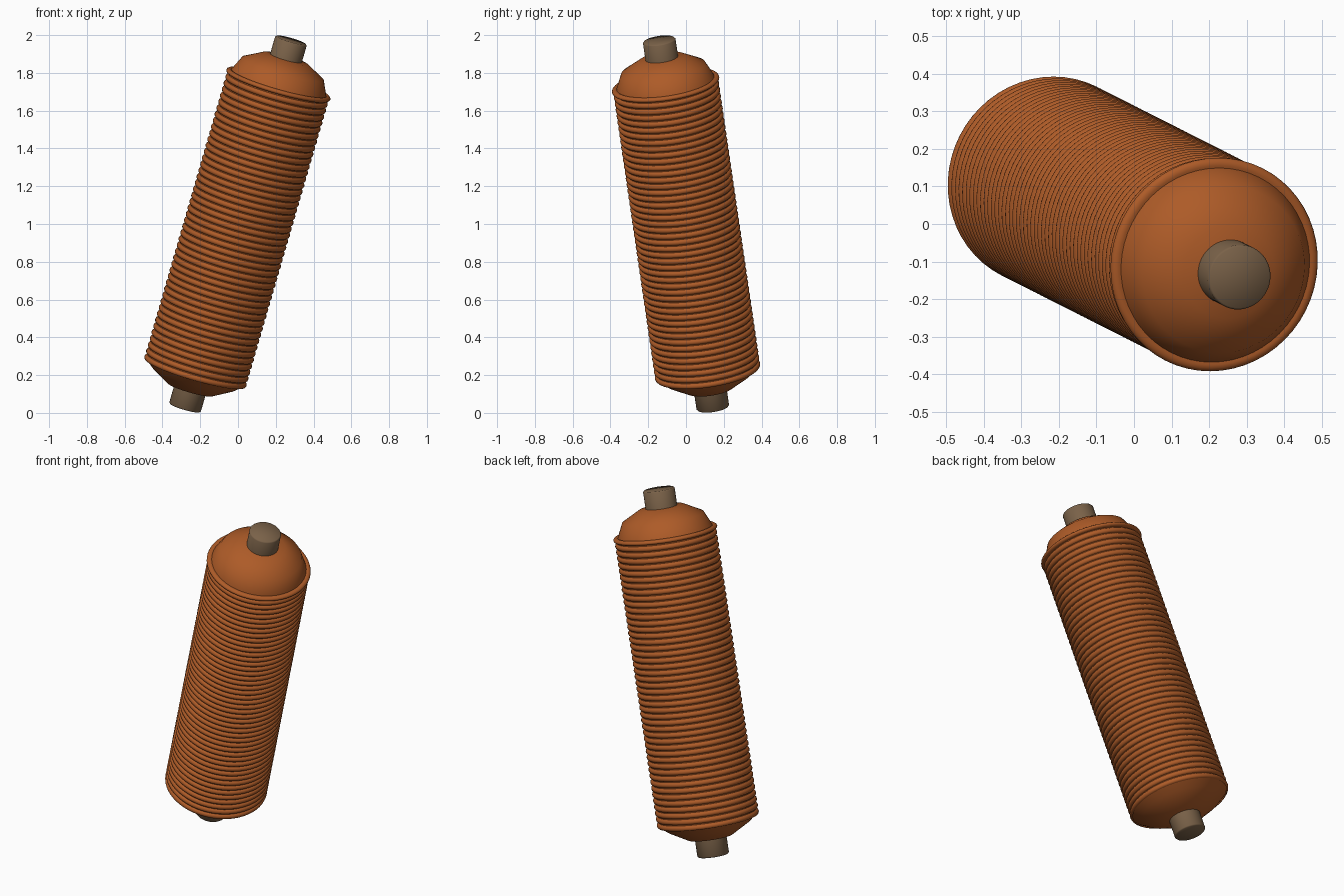
import bpy, bmesh, math
from mathutils import Vector, Matrix

if "Cube" in bpy.data.objects:
    bpy.data.objects.remove(bpy.data.objects["Cube"])

SEG = 56
AXIS = Vector((0.275, -0.139, 0.951)).normalized()
TILT = Matrix.Translation((0, 0, 1)) @ AXIS.to_track_quat('Z', 'Y').to_matrix().to_4x4()


def material(name, color):
    m = bpy.data.materials.new(name)
    m.diffuse_color = (*color, 1)
    m.use_nodes = True
    m.node_tree.nodes["Principled BSDF"].inputs["Base Color"].default_value = m.diffuse_color
    return m


rust = material("rust_orange", (0.42, 0.105, 0.021))
bronze = material("dull_bronze", (0.195, 0.122, 0.066))


def lathe(name, profile, mat, angle=40):
    """Spin (radius, height) points around the tilted axis; radius 0 makes a pole."""
    bm = bmesh.new()
    rings = []
    for r, h in profile:
        if r == 0:
            rings.append([bm.verts.new((0, 0, h))] * SEG)
        else:
            rings.append([bm.verts.new((r * math.cos(2 * math.pi * i / SEG),
                                        r * math.sin(2 * math.pi * i / SEG), h))
                          for i in range(SEG)])
    for a, b in zip(rings, rings[1:]):
        for i in range(SEG):
            j = (i + 1) % SEG
            bm.faces.new(dict.fromkeys((a[i], a[j], b[j], b[i])))
    bmesh.ops.recalc_face_normals(bm, faces=bm.faces[:])
    mesh = bpy.data.meshes.new(name)
    bm.to_mesh(mesh)
    bm.free()
    mesh.materials.append(mat)
    ob = bpy.data.objects.new(name, mesh)
    ob.matrix_world = TILT
    bpy.context.collection.objects.link(ob)
    bpy.context.view_layer.objects.active = ob
    ob.select_set(True)
    bpy.ops.object.shade_smooth_by_angle(angle=math.radians(angle))
    ob.select_set(False)
    return ob


def bead(radius, height, half_height, depth, steps=6):
    """Half-round rib cross-section bulging outward."""
    return [(radius + depth * math.cos(t), height + half_height * math.sin(t))
            for t in (-math.pi / 2 + math.pi * k / steps for k in range(steps + 1))]


# Ribbed wall: evenly stacked half-round ribs
LOW, HIGH, RIBS = -0.835, 0.76, 46
pitch = (HIGH - LOW) / RIBS
wall = []
for n in range(RIBS):
    wall += bead(0.268, LOW + pitch * (n + 0.5), pitch * 0.43, 0.0135)
lathe("ribbed_wall", wall, rust, 50)

# Rolled rim around the top shoulder
lathe("top_rim", [(0.255, 0.765)] + bead(0.268, 0.776, 0.013, 0.019) + [(0.255, 0.785)],
      rust, 50)

# Domed ends
lathe("top_dome", [(0.268, 0.755), (0.262, 0.785), (0.225, 0.865),
                   (0.125, 0.92), (0, 0.932)], rust, 60)
lathe("bottom_dome", [(0.27, -0.825), (0.225, -0.862), (0.125, -0.92),
                      (0, -0.932)], rust, 60)

# End caps, one at each end
for name, s in (("top_cap", 1), ("bottom_cap", -1)):
    lathe(name, [(0.087, s * 0.88), (0.087, s * 1.017), (0.082, s * 1.023),
                 (0, s * 1.024)], bronze, 60)
